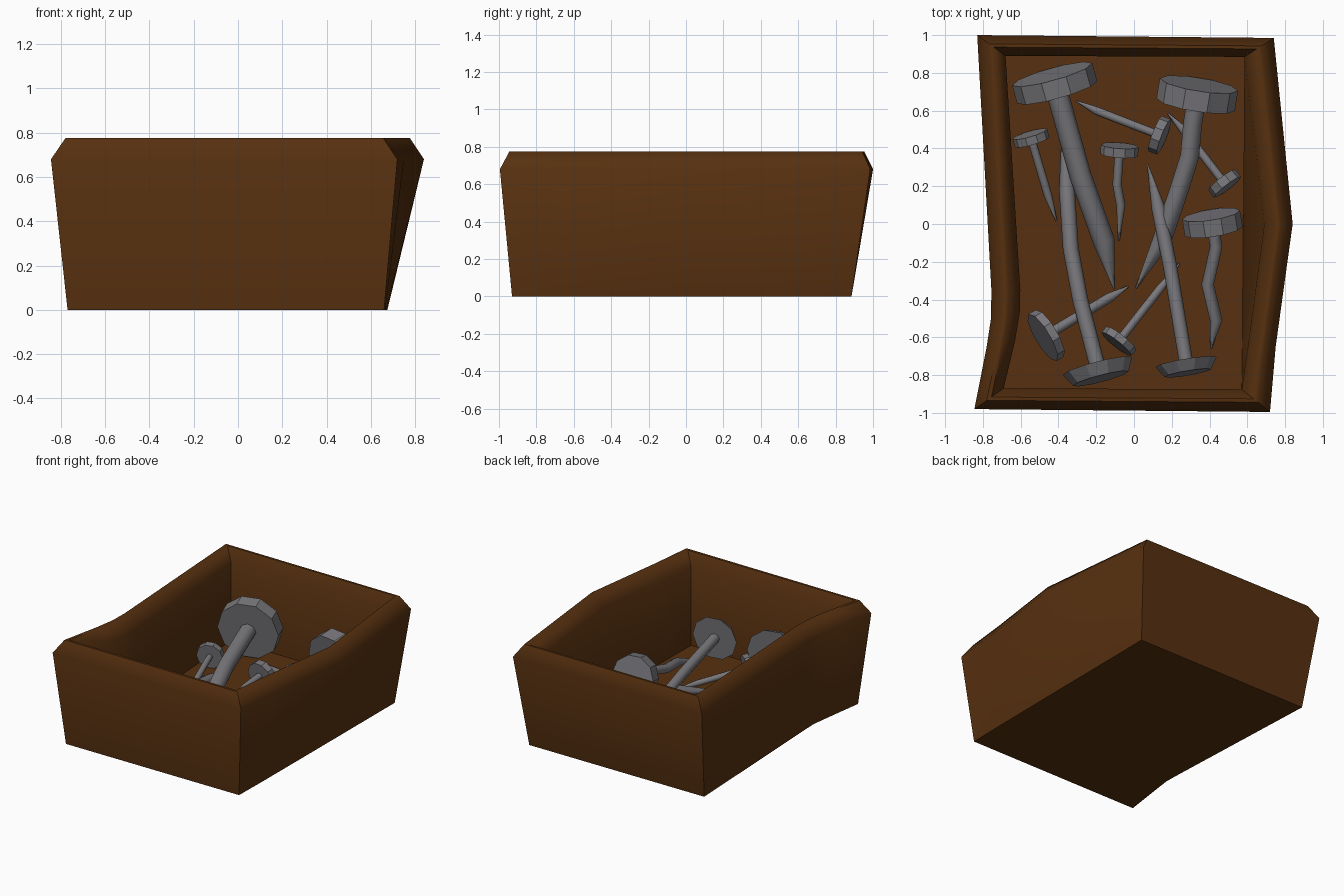
import bpy, bmesh, math
from mathutils import Vector

if "Cube" in bpy.data.objects:
    bpy.data.objects.remove(bpy.data.objects["Cube"])

FLOOR = 0.1


def material(name, col):
    m = bpy.data.materials.new(name)
    m.diffuse_color = (*col, 1)
    m.use_nodes = True
    m.node_tree.nodes["Principled BSDF"].inputs["Base Color"].default_value = m.diffuse_color
    return m


wood = material("brown_wood", (0.095, 0.030, 0.005))
steel = material("grey_steel", (0.19, 0.185, 0.20))


def finish(bm, name, mat):
    bmesh.ops.recalc_face_normals(bm, faces=bm.faces)
    me = bpy.data.meshes.new(name)
    bm.to_mesh(me)
    bm.free()
    me.materials.append(mat)
    ob = bpy.data.objects.new(name, me)
    bpy.context.collection.objects.link(ob)
    return ob


def skin(bm, rings, smooth=False):
    """Join successive vertex rings with quads and cap both ends."""
    vs = [[bm.verts.new(p) for p in r] for r in rings]
    n = len(vs[0])
    for a, b in zip(vs, vs[1:]):
        for i in range(n):
            j = (i + 1) % n
            bm.faces.new((a[i], a[j], b[j], b[i])).smooth = smooth
    bm.faces.new(vs[0])
    bm.faces.new(vs[-1])


# ---- warped open box: outlines share the same point order ----
outer = [(-.83, 1), (.74, .985), (.84, 0), (.75, -.65), (.72, -.995),
         (-.845, -.98), (-.78, -.65), (-.757, -.5), (-.755, -.35)]
inner = [(-.68, .89), (.585, .885), (.69, 0), (.61, -.6), (.57, -.875),
         (-.69, -.87), (-.63, -.62), (-.605, -.47), (-.602, -.35)]
base = [(-.77, .885), (.675, .885), (.67, 0), (.665, -.65), (.66, -.93),
        (-.77, -.93), (-.73, -.65), (-.71, -.5), (-.712, -.4)]
well = [(-.68, .89), (.585, .885), (.578, 0), (.574, -.6), (.57, -.875),
        (-.69, -.87), (-.63, -.62), (-.605, -.47), (-.602, -.35)]


def at(pts, z):
    return [(x, y, z) for x, y in pts]


def mix(t):
    return [(a[0] + (b[0] - a[0]) * t, a[1] + (b[1] - a[1]) * t)
            for a, b in zip(outer, inner)]


bm = bmesh.new()
skin(bm, [at(base, 0), at(outer, .68), at(mix(.42), .775),
          at(mix(.58), .775), at(inner, .68), at(well, FLOOR)])
box = finish(bm, "open_box", wood)
bpy.context.view_layer.objects.active = box
box.select_set(True)
bpy.ops.object.shade_smooth_by_angle(angle=math.radians(58))
box.select_set(False)


# ---- nails ----
def circle(c, axis, r, n):
    u = axis.cross(Vector((0, 0, 1))).normalized()
    v = u.cross(axis).normalized()
    return [c + r * (math.cos(2 * math.pi * k / n) * u +
                     math.sin(2 * math.pi * k / n) * v) for k in range(n)]


def nail(name, path, r, head_r, thick, z_head, z_tip, front=1.0):
    """path: xy points from head centre to tip; front: outer face scale."""
    d = [0]
    for a, b in zip(path, path[1:]):
        d.append(d[-1] + math.dist(a, b))
    pts = [Vector((p[0], p[1], z_head + (z_tip - z_head) * s / d[-1]))
           for p, s in zip(path, d)]
    bm = bmesh.new()
    # bent shank with pointed end
    rings = []
    for i, p in enumerate(pts):
        t = (pts[min(i + 1, len(pts) - 1)] - pts[max(i - 1, 0)]).normalized()
        rad = .004 if i == len(pts) - 1 else r
        rings.append(circle(p, t, rad, 8))
    skin(bm, rings, True)
    # flat faceted head
    ax = (pts[0] - pts[1]).normalized()
    skin(bm, [circle(pts[0] - ax * thick / 2, ax, head_r, 10),
              circle(pts[0] + ax * thick / 2, ax, head_r * front, 10)])
    finish(bm, name, steel)


nail("large_nail_left", [(-.42, .745), (-.285, .26), (-.16, -.09), (-.105, -.345)],
     .058, .22, .10, .325, .15)
nail("large_nail_bent", [(.335, .685), (.31, .53), (.295, .36), (.235, .17),
                         (.15, -.08), (.01, -.34)], .05, .21, .11, .31, .12)
nail("long_nail_bent", [(-.185, -.785), (-.285, -.40), (-.335, -.13), (-.355, .18),
                        (-.38, .48)], .042, .19, .07, .29, .13, .8)
nail("long_nail_straight", [(.28, -.76), (.19, -.22), (.13, .08), (.072, .315)],
     .037, .165, .06, .29, .17, .75)
nail("crooked_nail", [(.415, .005), (.435, -.12), (.39, -.32), (.435, -.51),
                      (.408, -.66)], .033, .155, .09, .25, .12)
nail("small_crooked_nail", [(-.077, .39), (-.09, .21), (-.07, .10), (-.08, -.09)],
     .024, .10, .05, .20, .12)
nail("small_nail_left", [(-.545, .455), (-.455, .15), (-.41, .015)],
     .022, .095, .045, .195, .12)
nail("small_nail_back", [(.135, .47), (-.2, .60), (-.305, .65)],
     .022, .10, .05, .20, .13)
nail("small_nail_right", [(.48, .215), (.26, .50), (.18, .585)],
     .022, .09, .05, .19, .12)
nail("broad_head_nail", [(-.465, -.59), (-.13, -.39), (-.03, -.33)],
     .026, .145, .045, .26, .12)
nail("small_nail_front", [(-.08, -.62), (.14, -.34), (.24, -.21)],
     .022, .10, .04, .20, .11)
